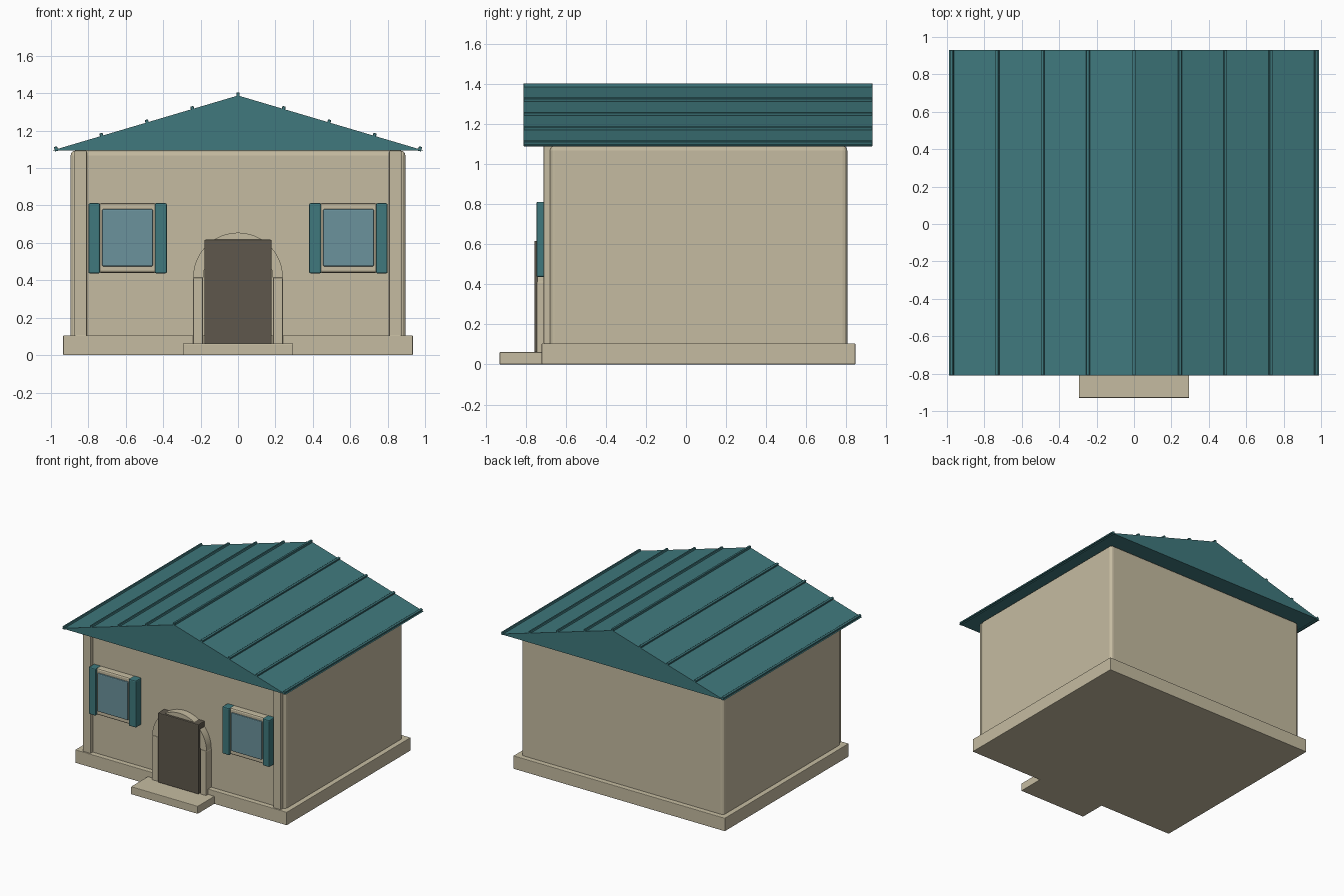
import bpy
import bmesh
import math

cube = bpy.data.objects.get("Cube")
if cube:
    bpy.data.objects.remove(cube, do_unlink=True)


def material(name, rgb):
    m = bpy.data.materials.new(name)
    m.use_nodes = True
    m.diffuse_color = (*rgb, 1)
    m.node_tree.nodes["Principled BSDF"].inputs["Base Color"].default_value = (*rgb, 1)
    return m


PLASTER = material("sand plaster", (0.56, 0.5, 0.355))
TEAL = material("teal metal", (0.05, 0.19, 0.205))
GLASS = material("blue glass", (0.145, 0.29, 0.335))
WOOD = material("dark wood", (0.112, 0.097, 0.072))


def finish(name, bm, mat, bevel=0, segments=2):
    bmesh.ops.recalc_face_normals(bm, faces=bm.faces)
    mesh = bpy.data.meshes.new(name)
    bm.to_mesh(mesh)
    bm.free()
    mesh.materials.append(mat)
    ob = bpy.data.objects.new(name, mesh)
    bpy.context.collection.objects.link(ob)
    if bevel:
        mod = ob.modifiers.new("Bevel", "BEVEL")
        mod.width = bevel
        mod.segments = segments
    return ob


def box(name, xs, ys, zs, mat, bevel=0.006, segments=2):
    bm = bmesh.new()
    bmesh.ops.create_cube(bm, size=1)
    for v in bm.verts:
        for i, (lo, hi) in enumerate((xs, ys, zs)):
            v.co[i] = lo if v.co[i] < 0 else hi
    return finish(name, bm, mat, bevel, segments)


def extrude_profile(name, points, y0, y1, mat, bevel=0):
    """Extrude an x-z outline from y0 to y1."""
    bm = bmesh.new()
    face = bm.faces.new([bm.verts.new((x, y0, z)) for x, z in points])
    geom = bmesh.ops.extrude_face_region(bm, geom=[face])["geom"]
    moved = [g for g in geom if isinstance(g, bmesh.types.BMVert)]
    bmesh.ops.translate(bm, verts=moved, vec=(0, y1 - y0, 0))
    return finish(name, bm, mat, bevel)


def span(side, a, b):
    return tuple(sorted((side * a, side * b)))


# Plinth, walls and doorstep
box("plinth", (-0.935, 0.935), (-0.72, 0.845), (0, 0.105), PLASTER, 0.004)
box("walls", (-0.895, 0.895), (-0.68, 0.805), (0.08, 1.093), PLASTER, 0.025, 3)
box("doorstep", (-0.295, 0.295), (-0.93, -0.69), (0, 0.062), PLASTER, 0.004)

# Gabled roof
HALF, EAVE, RIDGE, FRONT, BACK = 0.99, 1.095, 1.388, -0.81, 0.93
extrude_profile("roof", [(-HALF, EAVE), (HALF, EAVE), (0, RIDGE)], FRONT, BACK, TEAL)

# Standing seams, tilted with each slope
slope = math.atan2(RIDGE - EAVE, HALF)


def seam(name, x, tilt):
    z = RIDGE - abs(x) * math.tan(slope)
    ob = box(name, (-0.009, 0.009), (FRONT, BACK), (-0.01, 0.015), TEAL, 0.002, 1)
    ob.location = (x, 0, z)
    ob.rotation_euler.y = tilt


seam("ridge_seam", 0, 0)
for side, label in ((1, "left"), (-1, "right")):
    for i in range(1, 5):
        seam(f"{label}_roof_seam_{i}", side * i * 0.243, side * slope)

    # Corner pilaster
    box(f"{label}_pilaster", span(side, 0.808, 0.875), (-0.71, -0.66),
        (0.1, 1.093), PLASTER)

    # Window with frame and shutters
    box(f"{label}_window_frame", span(side, 0.435, 0.745), (-0.73, -0.67),
        (0.44, 0.812), PLASTER, 0.012)
    box(f"{label}_window_glass", span(side, 0.455, 0.727), (-0.742, -0.7),
        (0.475, 0.78), GLASS)
    for part, a, b in (("inner", 0.38, 0.445), ("outer", 0.738, 0.8)):
        box(f"{label}_{part}_shutter", span(side, a, b), (-0.747, -0.67),
            (0.437, 0.812), TEAL, 0.008)

    # Door post
    box(f"{label}_door_post", span(side, 0.187, 0.24), (-0.745, -0.67),
        (0.055, 0.415), PLASTER)

# Door and arch
box("door", (-0.18, 0.18), (-0.757, -0.67), (0.06, 0.617), WOOD)
STEPS = 24
angles = [math.pi * i / STEPS for i in range(STEPS + 1)]
outline = [(0.24 * math.cos(a), 0.415 + 0.24 * math.sin(a)) for a in angles]
outline += [(0.185 * math.cos(a), 0.415 + 0.185 * math.sin(a)) for a in reversed(angles)]
arch = extrude_profile("door_arch", outline, -0.74, -0.67, PLASTER)
bpy.ops.object.select_all(action="DESELECT")
arch.select_set(True)
bpy.context.view_layer.objects.active = arch
bpy.ops.object.shade_smooth_by_angle()
